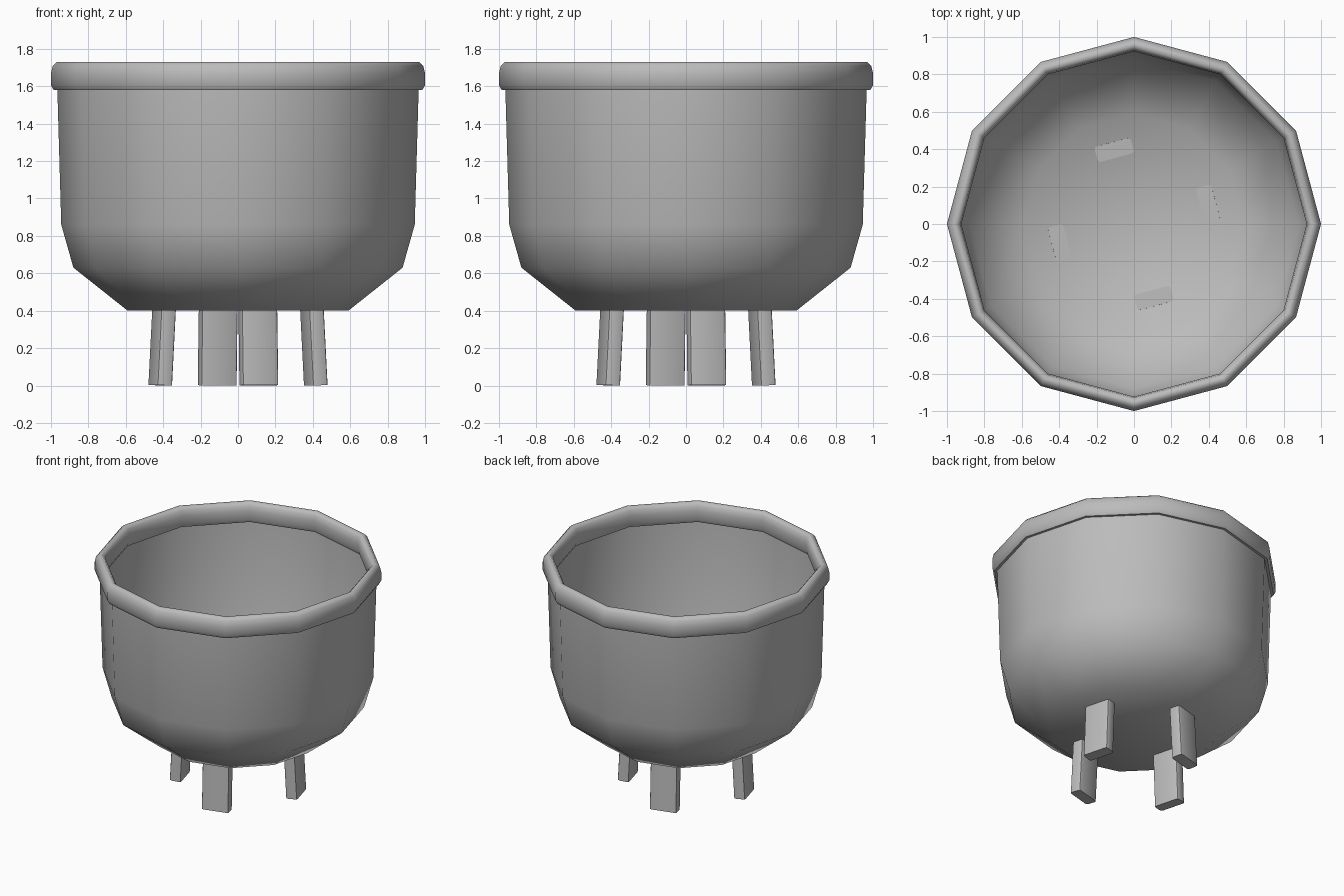
import bpy
import bmesh
import math
from mathutils import Matrix

SIDES = 12

cube = bpy.data.objects.get("Cube")
if cube:
    bpy.data.objects.remove(cube, do_unlink=True)

grey = bpy.data.materials.new("plain grey")
grey.use_nodes = True
GREY = (0.5, 0.5, 0.5, 1)
grey.diffuse_color = GREY
grey.node_tree.nodes["Principled BSDF"].inputs["Base Color"].default_value = GREY


def make_object(name, bm, angle):
    """Turn a bmesh into a smooth shaded grey object."""
    mesh = bpy.data.meshes.new(name)
    bm.to_mesh(mesh)
    bm.free()
    mesh.materials.append(grey)
    obj = bpy.data.objects.new(name, mesh)
    bpy.context.collection.objects.link(obj)
    bpy.ops.object.select_all(action="DESELECT")
    obj.select_set(True)
    bpy.context.view_layer.objects.active = obj
    bpy.ops.object.shade_smooth_by_angle(angle=math.radians(angle))
    return obj


def lathe(name, profile, angle, closed=False):
    """Turn (radius, height) points round the z axis; outward is right of the path."""
    bm = bmesh.new()
    rings = []
    for r, z in profile:
        turns = [2 * math.pi * i / SIDES for i in range(SIDES)]
        rings.append([bm.verts.new((r * math.cos(a), r * math.sin(a), z)) for a in turns])
    pairs = list(zip(rings, rings[1:]))
    if closed:
        pairs.append((rings[-1], rings[0]))
    else:
        bm.faces.new(list(reversed(rings[0])))
    for low, high in pairs:
        for i in range(SIDES):
            j = (i + 1) % SIDES
            bm.faces.new((low[i], low[j], high[j], high[i]))
    return make_object(name, bm, angle)


# Bowl: a thin shell with a flat floor and a chamfered lower edge
lathe("bowl", [(0.59, 0.40), (0.88, 0.63), (0.945, 0.86), (0.967, 1.62)], 60)

# Rim: a rounded band wrapped over the top of the wall
lathe("rim", [(0.935, 1.58), (0.985, 1.58), (1.0, 1.605), (1.0, 1.67),
              (0.99, 1.71), (0.97, 1.73), (0.948, 1.73), (0.93, 1.71),
              (0.923, 1.67), (0.923, 1.605)], 50, closed=True)

# Legs: four splayed slabs with rounded upright edges
for i, name in enumerate(("left", "back", "right", "front")):
    bm = bmesh.new()
    bmesh.ops.create_cube(bm, size=1, matrix=Matrix.Diagonal((0.085, 0.2, 0.402, 1)))
    upright = [e for e in bm.edges if abs(e.verts[0].co.z - e.verts[1].co.z) > 0.1]
    bmesh.ops.bevel(bm, geom=upright, offset=0.015, segments=2, profile=0.5,
                    affect="EDGES")
    turn = Matrix.Rotation(math.radians(15 + 90 * i), 4, "Z")
    place = Matrix.Translation((0.42, 0, 0.202))
    lean = Matrix.Rotation(math.radians(-3), 4, "Y")
    bm.transform(turn @ place @ lean)
    make_object(name + "_leg", bm, 35)
